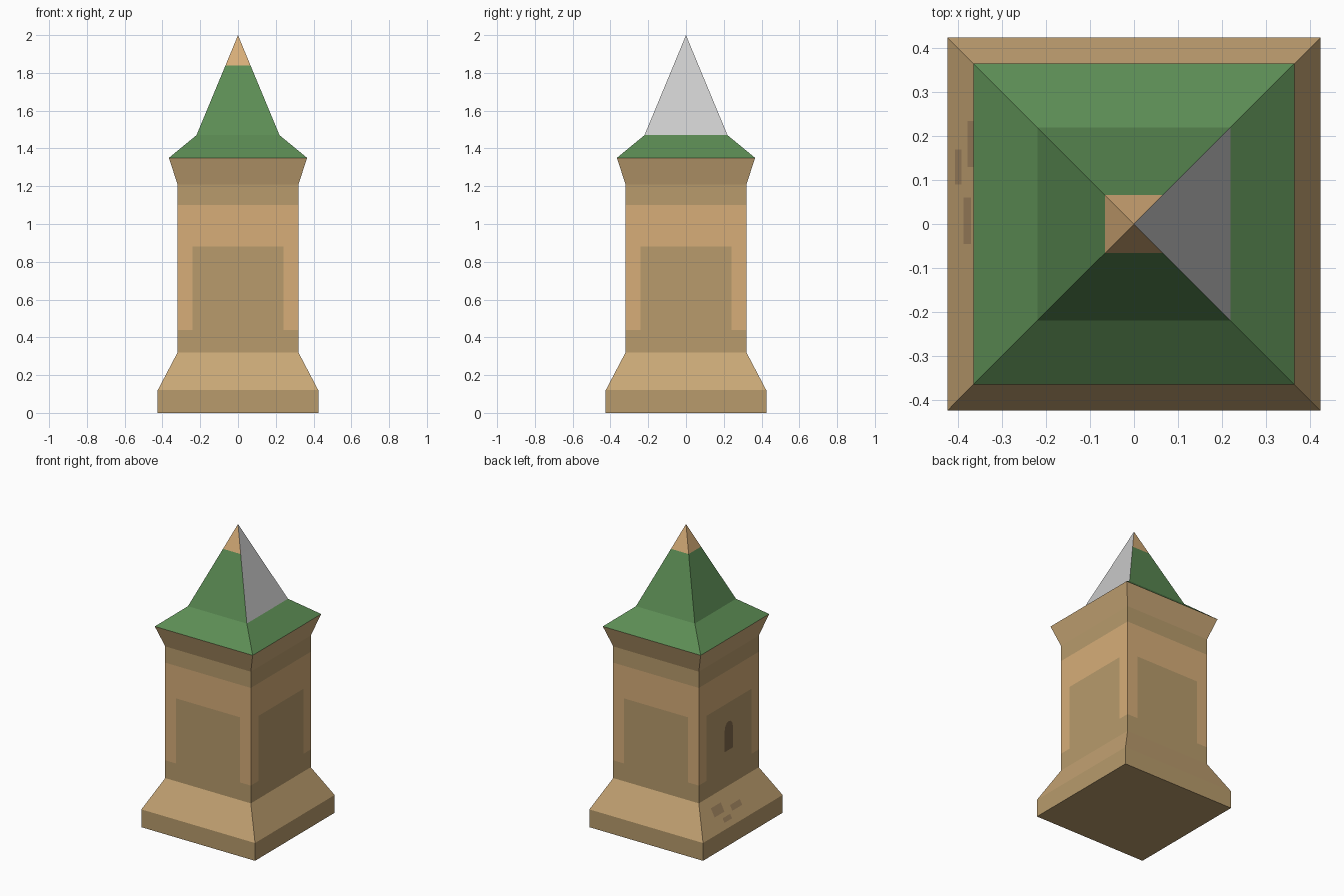
import bpy, bmesh
from math import sin, cos, pi
from mathutils import Vector

if "Cube" in bpy.data.objects:
    bpy.data.objects.remove(bpy.data.objects["Cube"])

MATS = {}
for name, rgb in {
    "light_stone": (0.68, 0.42, 0.19), "mid_stone": (0.58, 0.385, 0.18),
    "dark_stone": (0.48, 0.33, 0.15), "brick": (0.40, 0.26, 0.13),
    "window": (0.22, 0.14, 0.07), "green": (0.107, 0.265, 0.09),
    "plain": (0.55, 0.55, 0.55),
}.items():
    m = bpy.data.materials.new(name)
    m.diffuse_color = (*rgb, 1)
    m.use_nodes = True
    m.node_tree.nodes["Principled BSDF"].inputs["Base Color"].default_value = m.diffuse_color
    MATS[name] = m
INDEX = {n: i for i, n in enumerate(MATS)}


def directions(side):
    """Outward and tangent vectors; sides run +x, +y, -x, -y."""
    a = side * pi / 2
    return Vector((cos(a), sin(a), 0)), Vector((-sin(a), cos(a), 0))


def square_loft(bm, profile, colours):
    """Loft a (half width, z) profile around four sides, one colour per band."""
    rings = []
    for w, z in profile:
        if w == 0:
            rings.append([bm.verts.new((0, 0, z))] * 4)
        else:
            rings.append([bm.verts.new((x * w, y * w, z)) for x, y in
                          ((1, -1), (1, 1), (-1, 1), (-1, -1))])
    for lo, hi, colour in zip(rings, rings[1:], colours):
        for s in range(4):
            t = (s + 1) % 4
            corners = [lo[s], lo[t], hi[t]] + ([hi[s]] if hi[s] != hi[t] else [])
            bm.faces.new(corners).material_index = INDEX[colour]
    bm.normal_update()
    return rings


def stamp(bm, side, z0, z1, outline, colour):
    """Cut a convex counter-clockwise (tangent, z) outline flush into a wall band."""
    out, tan = directions(side)
    faces = [f for f in bm.faces if f.normal.dot(out) > 0.7
             and z0 < f.calc_center_median().z < z1]
    for (u0, a), (u1, b) in zip(outline, outline[1:] + outline[:1]):
        point = tan * u0 + Vector((0, 0, a))
        inward = tan * (a - b) + Vector((0, 0, u1 - u0))
        geom = set(faces)
        for f in faces:
            geom.update(f.edges)
            geom.update(f.verts)
        cut = bmesh.ops.bisect_plane(bm, geom=list(geom), dist=1e-5,
                                     plane_co=point, plane_no=inward)
        faces = [f for f in cut["geom"] if isinstance(f, bmesh.types.BMFace)
                 and (f.calc_center_median() - point).dot(inward) > 0]
    for f in faces:
        f.material_index = INDEX[colour]


def rect(u0, u1, z0, z1):
    return [(u0, z0), (u1, z0), (u1, z1), (u0, z1)]


def finish(bm, name):
    me = bpy.data.meshes.new(name)
    bm.to_mesh(me)
    bm.free()
    for m in MATS.values():
        me.materials.append(m)
    bpy.context.collection.objects.link(bpy.data.objects.new(name, me))


# Tower walls: plinth, shaft and flared cornice
bm = bmesh.new()
rings = square_loft(
    bm,
    [(0.425, 0), (0.425, 0.12), (0.32, 0.32), (0.32, 0.44),
     (0.32, 1.10), (0.32, 1.21), (0.366, 1.35)],
    ["dark_stone", "mid_stone", "dark_stone", "light_stone", "dark_stone", "mid_stone"])
bm.faces.new(rings[0][::-1]).material_index = INDEX["dark_stone"]

# Dark panel on every side
for side in range(4):
    stamp(bm, side, 0.44, 1.10, rect(-0.24, 0.24, 0.44, 0.88), "dark_stone")

# Arched window on the left side
arch = [(0.045 * cos(i * pi / 6), 0.70 + 0.055 * sin(i * pi / 6)) for i in range(7)]
stamp(bm, 2, 0.44, 0.88, [(-0.045, 0.56), (0.045, 0.56)] + arch, "window")

# Exposed bricks on the left plinth slope
for brick in (rect(-0.17, -0.09, 0.154, 0.181), rect(-0.235, -0.13, 0.208, 0.262),
              rect(-0.06, 0.045, 0.189, 0.223)):
    stamp(bm, 2, 0.12, 0.32, brick, "brick")
finish(bm, "tower_walls")

# Roof: flared eaves, spire and stone tip
bm = bmesh.new()
square_loft(bm, [(0.366, 1.35), (0.22, 1.47), (0.066, 1.84), (0, 2.0)],
            ["green", "green", "light_stone"])
# The right face of the spire is plain grey
for f in bm.faces:
    if f.normal.x > 0.5 and f.calc_center_median().z > 1.47:
        f.material_index = INDEX["plain"]
finish(bm, "roof")
